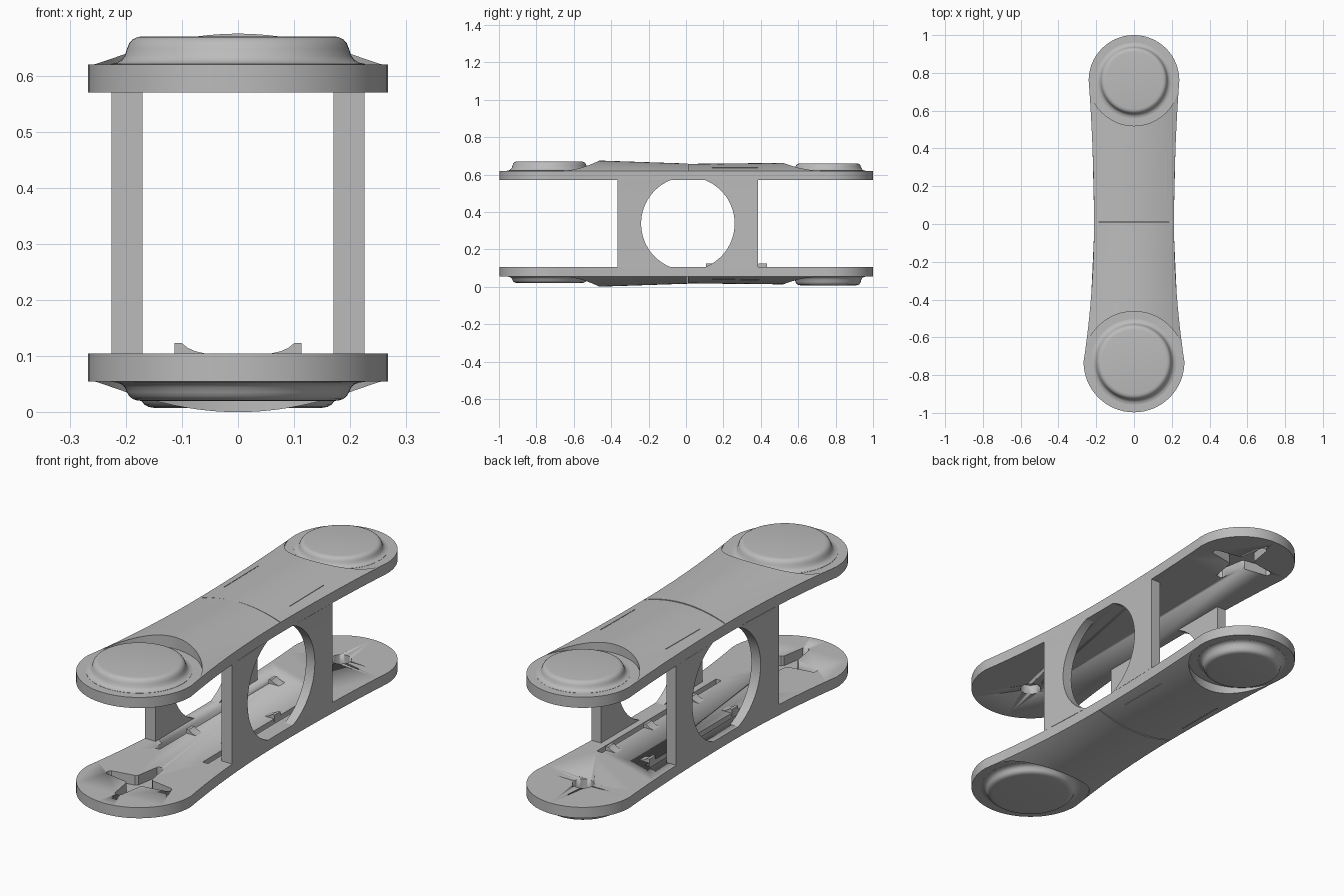
import bpy, bmesh, math
from mathutils import Vector

cube = bpy.data.objects.get("Cube")
if cube:
    bpy.data.objects.remove(cube, do_unlink=True)

grey = bpy.data.materials.new("plain grey")
grey.use_nodes = True
grey.diffuse_color = (0.5, 0.5, 0.5, 1)
grey.node_tree.nodes["Principled BSDF"].inputs["Base Color"].default_value = (0.5, 0.5, 0.5, 1)

FRONT_Y, FRONT_R = -0.73, 0.267
BACK_Y, BACK_R = 0.76, 0.24
THICK = 0.05
FLOOR, CEILING = 0.105, 0.57
SEAM = 0.01


def half_width(y):
    return 0.212 + (0.103 if y < 0 else 0.048) * y * y


def crest(y):
    if y < 0:
        return 0.039 - 0.034 * y
    return 0.039 + 0.01 * y


# Each arm is shaped by depth from its inner face, then placed as lower or upper
def lower(p):
    return Vector((p[0], p[1], FLOOR - p[2]))


def upper(p):
    return Vector((p[0], p[1], CEILING + p[2]))


def plain(p):
    return Vector(p)


def loft(name, rings, place, closed=True, caps=True, smooth=True):
    bm = bmesh.new()
    rows = [[bm.verts.new(place(p)) for p in ring] for ring in rings]
    n = len(rows[0])
    for a, b in zip(rows, rows[1:]):
        for i in range(n if closed else n - 1):
            j = (i + 1) % n
            bm.faces.new((a[i], a[j], b[j], b[i]))
    if caps:
        bm.faces.new(rows[0])
        bm.faces.new(rows[-1])
    bmesh.ops.remove_doubles(bm, verts=bm.verts, dist=0.00005)
    bmesh.ops.recalc_face_normals(bm, faces=bm.faces)
    if not caps:
        bm.normal_update()
        up = sum(f.normal.z * f.calc_area() for f in bm.faces)
        if up * (place((0, 0, 1)).z - place((0, 0, 0)).z) < 0:
            bmesh.ops.reverse_faces(bm, faces=bm.faces)
    mesh = bpy.data.meshes.new(name)
    bm.to_mesh(mesh)
    bm.free()
    obj = bpy.data.objects.new(name, mesh)
    bpy.context.collection.objects.link(obj)
    mesh.materials.append(grey)
    bpy.ops.object.select_all(action="DESELECT")
    obj.select_set(True)
    bpy.context.view_layer.objects.active = obj
    if smooth:
        bpy.ops.object.shade_smooth_by_angle(angle=math.radians(35))
    return obj


def prism(name, outline, h0, h1, place):
    return loft(name, [[(x, y, h) for x, y in outline] for h in (h0, h1)], place)


def rect(x0, x1, y0, y1):
    return [(x0, y0), (x1, y0), (x1, y1), (x0, y1)]


def circle(cy, r, n=48):
    return [(r * math.cos(math.tau * i / n), cy + r * math.sin(math.tau * i / n)) for i in range(n)]


def cut(target, cutter):
    cutter.hide_render = True
    mod = target.modifiers.new("cut", "BOOLEAN")
    mod.operation = "DIFFERENCE"
    mod.solver = "EXACT"
    mod.object = cutter
    bpy.ops.object.select_all(action="DESELECT")
    target.select_set(True)
    bpy.context.view_layer.objects.active = target
    bpy.ops.object.modifier_apply(modifier=mod.name)
    bpy.data.objects.remove(cutter, do_unlink=True)


def arm_outline():
    pts = []
    for i in range(33):
        a = math.pi * i / 32
        pts.append((-FRONT_R * math.cos(a), FRONT_Y - FRONT_R * math.sin(a)))
    ys = [FRONT_Y + (BACK_Y - FRONT_Y) * i / 24 for i in range(1, 24)]
    pts += [(half_width(y), y) for y in ys]
    for i in range(33):
        a = math.pi * i / 32
        pts.append((BACK_R * math.cos(a), BACK_Y + BACK_R * math.sin(a)))
    pts += [(-half_width(y), y) for y in reversed(ys)]
    return pts


def star_outline(cy):
    # Four tapered arms with rounded tips
    pts = []
    for k in range(4):
        a = k * math.pi / 2
        arm = [(0.045, -0.035), (0.135, -0.02)]
        arm += [(0.145 + 0.02 * math.cos(t), 0.02 * math.sin(t)) for t in (-1, -0.5, 0, 0.5, 1)]
        arm += [(0.135, 0.02), (0.045, 0.035)]
        pts += [(u * math.cos(a) - v * math.sin(a), cy + u * math.sin(a) + v * math.cos(a)) for u, v in arm]
    return pts


def end_y(u, cy, r, side):
    # Where the domed cover meets the round end recess
    y = cy + side * r
    for _ in range(30):
        x = min(abs(u) * half_width(y), r)
        y = cy + side * math.sqrt(r * r - x * x)
    return y


def cover(name, place, front):
    rings = []
    for i in range(41):
        u = math.sin(math.pi * (i / 40 - 0.5))
        if front:
            y0, y1 = end_y(u, FRONT_Y, FRONT_R, 1), SEAM - 0.002
        else:
            y0, y1 = SEAM + 0.002, end_y(u, BACK_Y, BACK_R, -1)
        ys = [y0 + (y1 - y0) * j / 12 for j in range(13)]
        lift = 0 if front else -0.002
        ring = [(u * half_width(y), y, THICK + max(0, crest(y) + lift) * (1 - u * u)) for y in ys]
        ring = [(ring[0][0], y0, THICK)] + ring + [(ring[-1][0], y1, THICK)]
        rings.append(ring)
    loft(name, rings, place, closed=False, caps=False)


def button(name, cy, r, top, place):
    # Flared foot, rounded shoulder and flat top
    h = top - THICK
    profile = [(1.13, -0.02), (1.13, 0.02), (1.08, 0.06), (1.04, 0.15), (1.01, 0.3), (0.99, 0.55),
               (0.97, 0.75), (0.94, 0.89), (0.9, 0.97), (0.85, 1)]
    loft(name, [[(x, y, THICK + t * h) for x, y in circle(cy, r * s, 64)] for s, t in profile], place)


def cover_rib(name, x, y0, y1, place):
    # Fine raised panel line following the cover
    ys = [y0 + (y1 - y0) * i / 6 for i in range(7)]
    rings = []
    for y in ys:
        h = THICK + crest(y) * (1 - (x / half_width(y)) ** 2)
        rings.append([(x - 0.002, y, h - 0.004), (x + 0.002, y, h - 0.004),
                      (x + 0.002, y, h + 0.001), (x - 0.002, y, h + 0.001)])
    loft(name, rings, place, smooth=False)


# Arms with end buttons, domed covers and inner sockets
for label, place, star_y, hole_y, front_top, back_top in (
        ("lower", lower, FRONT_Y, BACK_Y, 0.085, 0.097),
        ("upper", upper, BACK_Y, FRONT_Y, 0.1, 0.09)):
    plate = prism(label + "_arm_plate", arm_outline(), 0, THICK, place)
    cut(plate, prism("star_cutter", star_outline(star_y), -0.02, 0.045, place))
    cut(plate, prism("hole_cutter", circle(hole_y, 0.046), -0.02, 0.045, place))
    if label == "lower":
        for x in (-0.125, 0.125):
            cut(plate, prism("slot_cutter", rect(x - 0.014, x + 0.014, -0.42, 0.46), -0.02, 0.03, place))
    cover(label + "_front_cover", place, True)
    cover(label + "_back_cover", place, False)
    button(label + "_front_button", FRONT_Y, 0.2, front_top, place)
    button(label + "_back_button", BACK_Y, 0.177, back_top, place)
    for side in (-1, 1):
        cover_rib(label + "_panel_line", side * 0.168, 0.14, 0.39, place)

# Clips beside the floor slots
for side in (-1, 1):
    for y in (-0.2, 0.13, 0.41):
        shape = [(0.113, 0.09), (0.113, 0.123), (0.1, 0.123), (0.09, 0.115),
                 (0.077, 0.109), (0.06, 0.105), (0.06, 0.09)]
        loft("floor_clip", [[(side * x, y + d, z) for x, z in shape] for d in (-0.022, 0.022)], plain)

# Side walls, each split by a large round opening
MID = (FLOOR + CEILING) / 2
for side, name in ((1, "left"), (-1, "right")):
    for end_at, way, part in ((-0.365, -1, "front"), (0.385, 1, "back")):
        rings = []
        for i in range(33):
            z = MID - math.cos(math.pi * i / 32) * (CEILING - FLOOR) / 2
            hole = SEAM + way * math.sqrt(0.25 ** 2 - (z - MID) ** 2)
            rings.append([(side * 0.17, end_at, z), (side * half_width(end_at), end_at, z),
                          (side * half_width(hole), hole, z), (side * 0.17, hole, z)])
        loft(name + "_wall_" + part, rings, plain)
